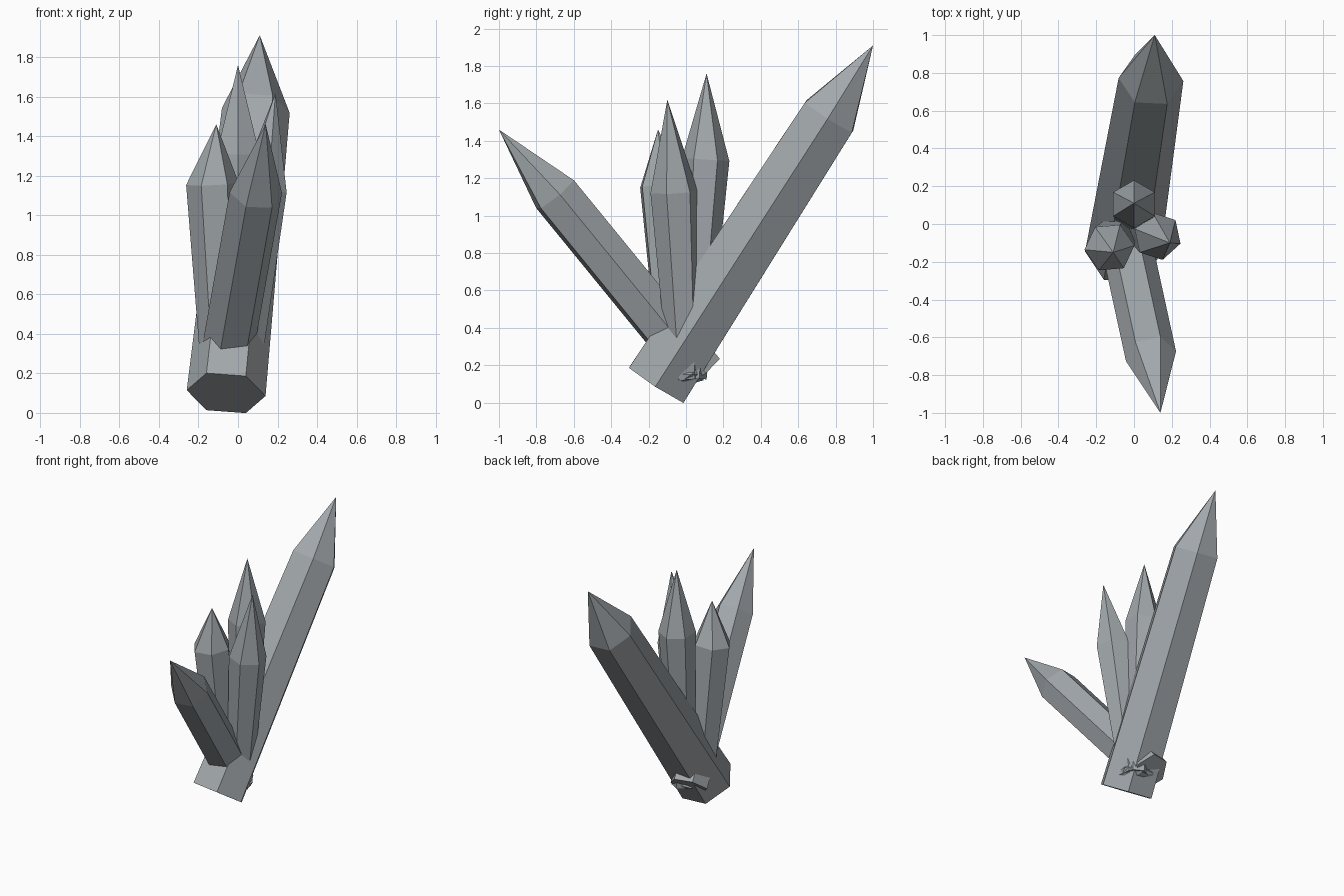
import bpy, bmesh, math, random
from mathutils import Vector

cube = bpy.data.objects.get("Cube")
if cube:
    bpy.data.objects.remove(cube, do_unlink=True)

# One grey stone colour
stone = bpy.data.materials.new("grey_crystal")
stone.use_nodes = True
GREY = (0.36, 0.39, 0.41, 1)
stone.diffuse_color = GREY
stone.node_tree.nodes["Principled BSDF"].inputs["Base Color"].default_value = GREY


def finish(name, bm):
    bmesh.ops.recalc_face_normals(bm, faces=bm.faces[:])
    mesh = bpy.data.meshes.new(name)
    bm.to_mesh(mesh)
    bm.free()
    mesh.materials.append(stone)
    obj = bpy.data.objects.new(name, mesh)
    bpy.context.collection.objects.link(obj)
    return obj


def crystal(name, base, shoulder, tip, r_base, r_shoulder, turn=0):
    """Six-sided shaft from base to shoulder, closed by a point at the tip."""
    base, shoulder = Vector(base), Vector(shoulder)
    axis = (shoulder - base).normalized()
    u = Vector((1, 0, 0))
    u = (u - axis * u.dot(axis)).normalized()
    v = axis.cross(u)
    angles = [math.radians(turn + 60 * i) for i in range(6)]
    bm = bmesh.new()

    def ring(centre, r):
        return [bm.verts.new(centre + r * (u * math.cos(a) + v * math.sin(a))) for a in angles]

    low, high = ring(base, r_base), ring(shoulder, r_shoulder)
    point = bm.verts.new(tip)
    bm.faces.new(low[::-1])
    for i in range(6):
        j = (i + 1) % 6
        bm.faces.new((low[i], low[j], high[j], high[i]))
        bm.faces.new((high[i], high[j], point))
    return finish(name, bm)


# Large shaft leaning back, and the shorter one leaning forward
crystal("back_crystal", (-0.06, -0.155, 0.1), (0.09, 0.765, 1.53), (0.11, 1.0, 1.91), 0.2, 0.172)
crystal("front_crystal", (-0.08, 0.08, 0.16), (0.09, -0.7, 1.115), (0.14, -1.0, 1.46), 0.135, 0.135, 8)

# Upright crystals that widen towards the shoulder
crystal("tall_crystal", (0, 0.03, 0.13), (0, 0.105, 1.3), (0, 0.11, 1.76), 0.08, 0.127, 30)
crystal("right_crystal", (-0.08, -0.05, 0.13), (-0.13, -0.125, 1.16), (-0.11, -0.15, 1.46), 0.1, 0.133, 5)
crystal("left_crystal", (0.02, -0.01, 0.13), (0.125, -0.065, 1.13), (0.19, -0.1, 1.62), 0.085, 0.128, -18)

# Jagged lump where the shafts meet
random.seed(4)
bm = bmesh.new()
bmesh.ops.create_icosphere(bm, subdivisions=2, radius=1)
for vert in bm.verts:
    k = random.uniform(0.75, 1.05)
    vert.co = Vector((-0.03, -0.02, 0.15)) + k * Vector((vert.co.x * 0.14, vert.co.y * 0.15, vert.co.z * 0.06))
finish("root_lump", bm)
